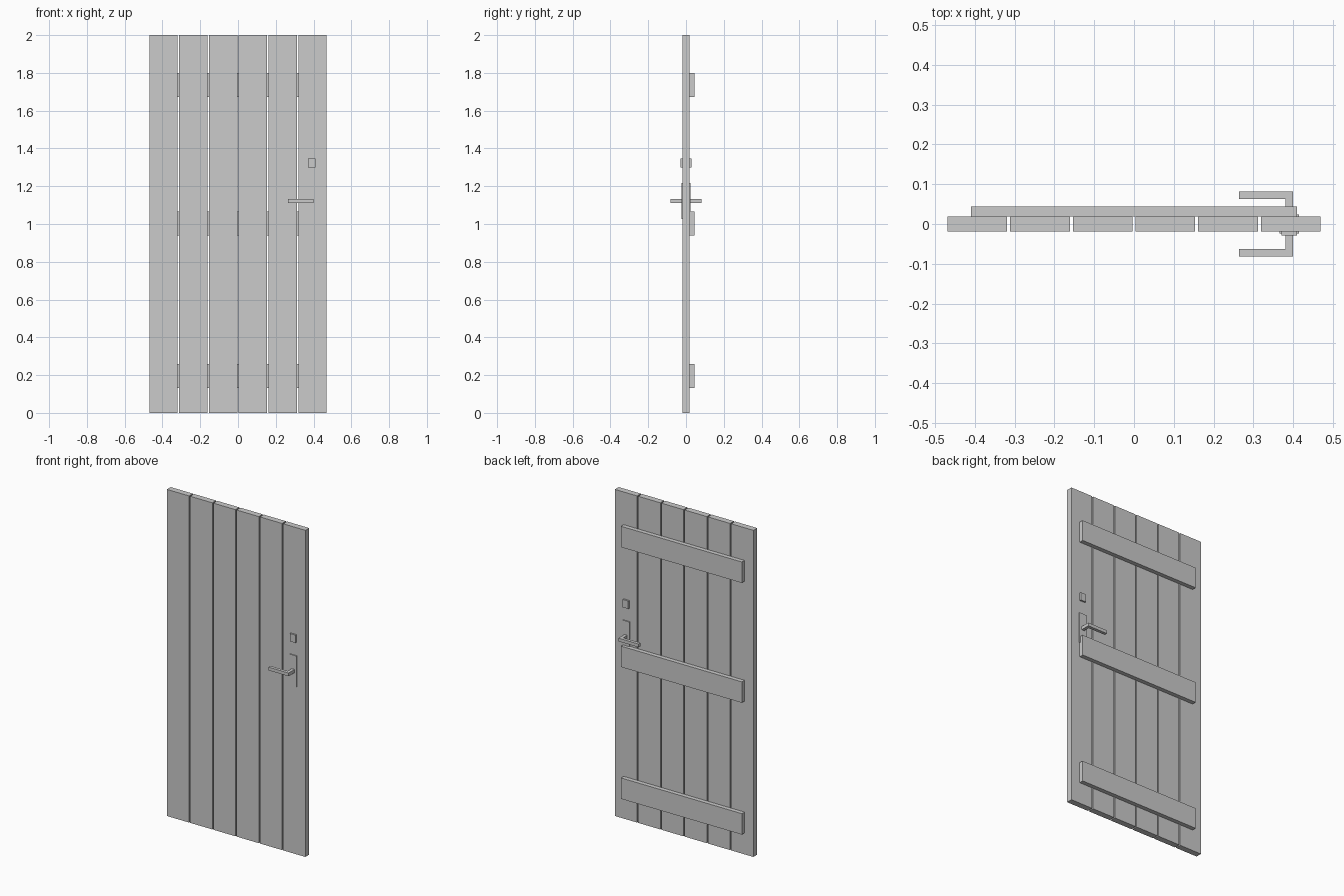
import bpy, bmesh

if "Cube" in bpy.data.objects:
    bpy.data.objects.remove(bpy.data.objects["Cube"])


def box(name, x, y, z):
    """Axis-aligned box from (min, max) ranges."""
    bm = bmesh.new()
    bmesh.ops.create_cube(bm, size=1)
    for v in bm.verts:
        v.co = [r[0] if c < 0 else r[1] for c, r in zip(v.co, (x, y, z))]
    return finish(name, bm)


def prism(name, outline, z0, z1):
    """Extrude an xy outline from z0 to z1."""
    bm = bmesh.new()
    face = bm.faces.new([bm.verts.new((x, y, z0)) for x, y in outline])
    top = bmesh.ops.extrude_face_region(bm, geom=[face])["geom"]
    for v in top:
        if isinstance(v, bmesh.types.BMVert):
            v.co.z = z1
    return finish(name, bm)


def finish(name, bm):
    bmesh.ops.recalc_face_normals(bm, faces=bm.faces)
    mesh = bpy.data.meshes.new(name)
    bm.to_mesh(mesh)
    bm.free()
    obj = bpy.data.objects.new(name, mesh)
    bpy.context.collection.objects.link(obj)
    return obj


HALF_W, HALF_T = 0.469, 0.0185
PLANK_W = 0.15
PITCH = (2 * HALF_W - PLANK_W) / 5

# Six upright planks with narrow open gaps
for i in range(6):
    x = -HALF_W + i * PITCH
    box(f"plank_{i + 1}", (x, x + PLANK_W), (-HALF_T, HALF_T), (0, 2))

# Three cross battens on the back
for part, z in (("lower", 0.195), ("middle", 1.002), ("upper", 1.736)):
    box(f"{part}_batten", (-0.409, 0.409), (HALF_T, 0.0445), (z - 0.064, z + 0.064))

# Lock hardware on both faces
for side, s in (("front", -1), ("back", 1)):
    def depth(a, b):
        return tuple(sorted((s * a, s * b)))
    box(f"{side}_handle_plate", (0.366, 0.414), depth(HALF_T, 0.0245), (1.027, 1.217))
    box(f"{side}_lock_plate", (0.371, 0.409), depth(HALF_T, 0.029), (1.298, 1.346))
    # L-shaped lever: stem out of the plate, then grip toward the middle
    lever = [(0.4, 0.0245), (0.4, 0.082), (0.264, 0.082),
             (0.264, 0.063), (0.381, 0.063), (0.381, 0.0245)]
    prism(f"{side}_lever", [(x, s * y) for x, y in lever], 1.112, 1.132)
